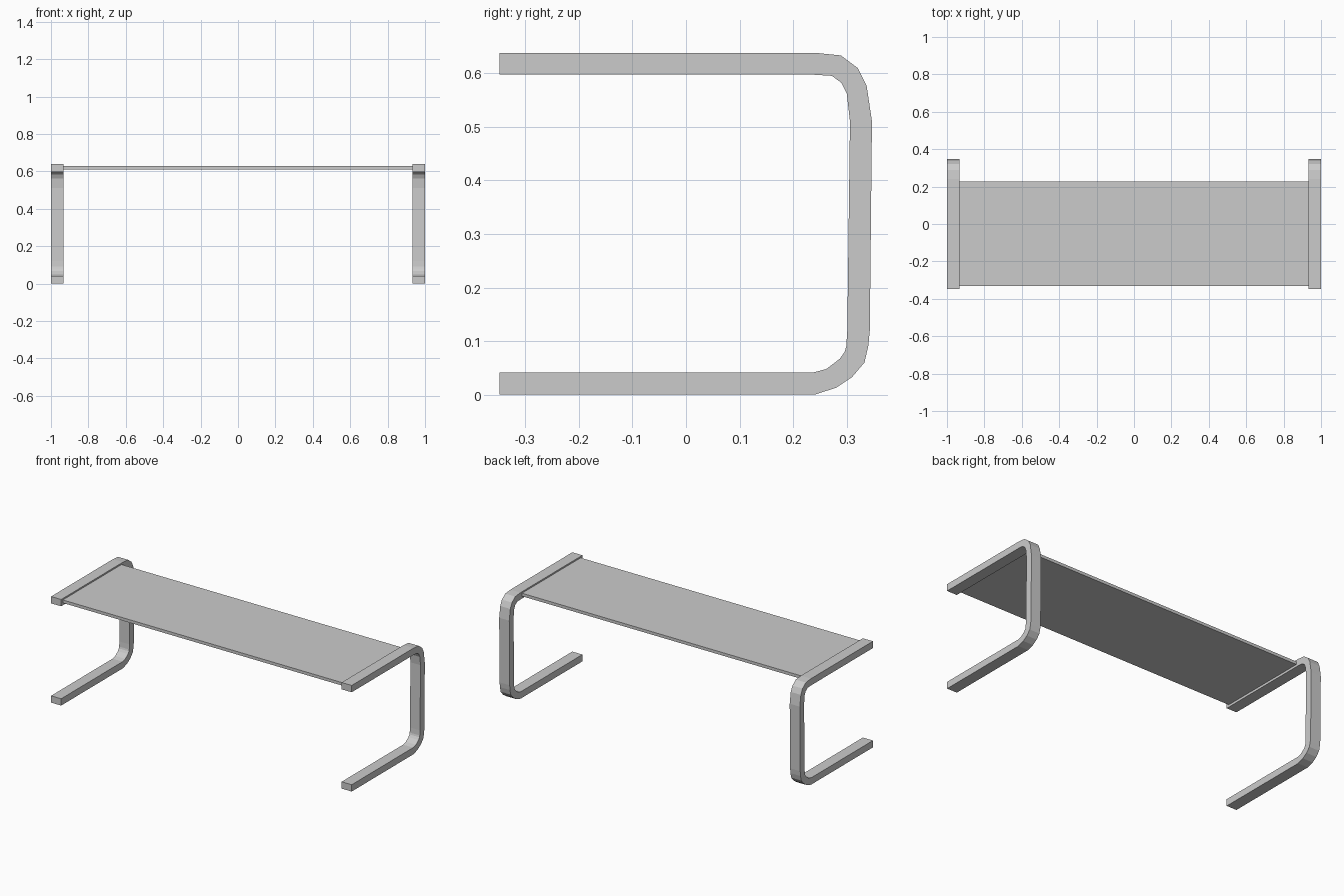
import bpy, bmesh

if "Cube" in bpy.data.objects:
    bpy.data.objects.remove(bpy.data.objects["Cube"])

# side profile of the bent frame (y, z): outer edge then inner edge
OUTER = [(-0.348, 0), (0.24, 0), (0.28, 0.013), (0.31, 0.033), (0.333, 0.06),
         (0.34, 0.09), (0.343, 0.12), (0.347, 0.51), (0.337, 0.577),
         (0.321, 0.609), (0.289, 0.633), (0.24, 0.638), (-0.348, 0.638)]
INNER = [(-0.348, 0.041), (0.236, 0.041), (0.262, 0.048), (0.287, 0.067), (0.296, 0.08),
         (0.299, 0.09), (0.301, 0.12), (0.306, 0.51), (0.300, 0.562),
         (0.290, 0.582), (0.272, 0.595), (0.24, 0.597), (-0.348, 0.597)]


def make_object(name, bm):
    bmesh.ops.recalc_face_normals(bm, faces=bm.faces)
    mesh = bpy.data.meshes.new(name)
    bm.to_mesh(mesh)
    bm.free()
    obj = bpy.data.objects.new(name, mesh)
    bpy.context.collection.objects.link(obj)
    return obj


def bent_frame(name, x0, x1):
    # sweep a rectangular section along the paired profile points
    bm = bmesh.new()
    rings = [[bm.verts.new(p) for p in ((x0, *o), (x1, *o), (x1, *i), (x0, *i))]
             for o, i in zip(OUTER, INNER)]
    for a, b in zip(rings, rings[1:]):
        for k in range(4):
            n = (k + 1) % 4
            bm.faces.new((a[k], a[n], b[n], b[k]))
    bm.faces.new(rings[0])
    bm.faces.new(rings[-1])
    return make_object(name, bm)


def box(name, lo, hi):
    bm = bmesh.new()
    bmesh.ops.create_cube(bm, size=1)
    for v in bm.verts:
        v.co = [l if c < 0 else h for c, l, h in zip(v.co, lo, hi)]
    return make_object(name, bm)


# two end frames
bent_frame("left_frame", -1.0, -0.933)
bent_frame("right_frame", 0.933, 1.0)

# thin top panel between the frames
box("top_panel", (-0.935, -0.332, 0.611), (0.935, 0.226, 0.629))
